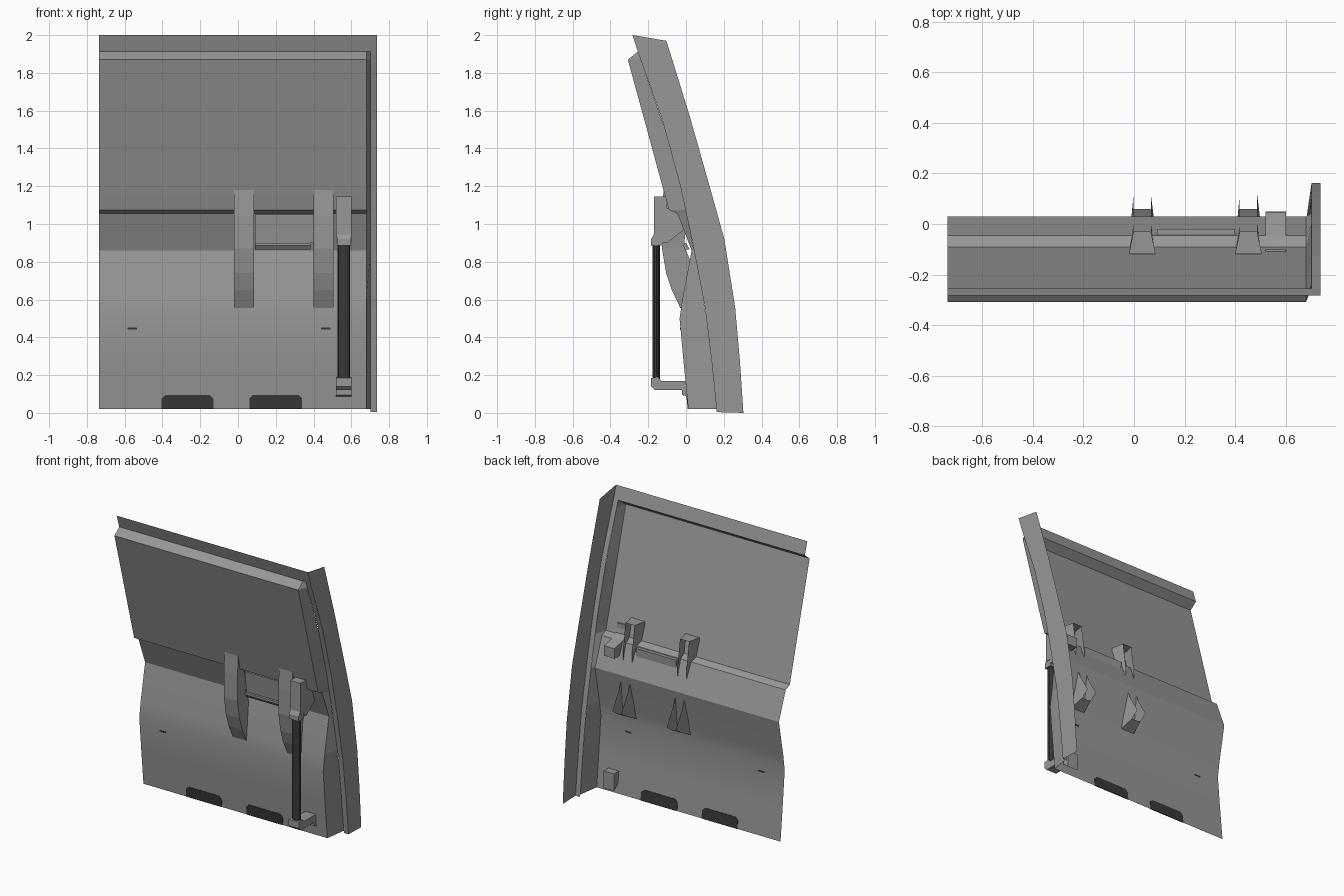
import bpy, bmesh, math
from mathutils import Vector

if "Cube" in bpy.data.objects:
    bpy.data.objects.remove(bpy.data.objects["Cube"])


def material(name, value):
    m = bpy.data.materials.new(name)
    m.diffuse_color = (value, value, value, 1)
    m.use_nodes = True
    m.node_tree.nodes["Principled BSDF"].inputs["Base Color"].default_value = m.diffuse_color
    return m


GREY = material("grey_metal", 0.31)
DARK = material("dark_rubber", 0.04)


def make(name, verts, faces, mat, smooth=False, solid=False):
    me = bpy.data.meshes.new(name)
    me.from_pydata(verts, [], faces)
    if solid:
        bm = bmesh.new()
        bm.from_mesh(me)
        bmesh.ops.recalc_face_normals(bm, faces=bm.faces)
        bm.to_mesh(me)
        bm.free()
    me.materials.append(mat)
    ob = bpy.data.objects.new(name, me)
    bpy.context.collection.objects.link(ob)
    if smooth:
        bpy.context.view_layer.objects.active = ob
        ob.select_set(True)
        bpy.ops.object.shade_smooth_by_angle(angle=math.radians(15))
        ob.select_set(False)
    return ob


def sheet(name, rows, mat=GREY, smooth=False):
    """Skin a list of equally long polylines."""
    n = len(rows[0])
    verts = [p for r in rows for p in r]
    faces = [(i * n + j, (i + 1) * n + j, (i + 1) * n + j + 1, i * n + j + 1)
             for i in range(len(rows) - 1) for j in range(n - 1)]
    return make(name, verts, faces, mat, smooth)


def prism(name, yz, x0, x1, mat=GREY):
    """Extrude a (y, z) outline along x."""
    n = len(yz)
    verts = [(x, y, z) for x in (x0, x1) for y, z in yz]
    faces = [tuple(range(n)), tuple(range(2 * n - 1, n - 1, -1))]
    faces += [(i, (i + 1) % n, n + (i + 1) % n, n + i) for i in range(n)]
    return make(name, verts, faces, mat, solid=True)


def at(curve, z):
    """Interpolate y on a (y, z) curve sorted by z."""
    for (y0, z0), (y1, z1) in zip(curve, curve[1:]):
        if z <= z1:
            return y0 + (y1 - y0) * (z - z0) / (z1 - z0)
    return curve[-1][0]


# Profiles in (y, z), bottom to top
front = [(0.012, 0.02), (-0.012, 0.26), (-0.034, 0.5), (-0.018, 0.61), (0.03, 0.86),
         (-0.045, 1.055), (-0.09, 1.075), (-0.125, 1.2), (-0.212, 1.52),
         (-0.308, 1.87), (-0.255, 1.912), (-0.283, 2.0)]
inner = [(0.163, 0.004), (0.135, 0.28), (0.10, 0.56), (0.035, 0.9), (-0.03, 1.2),
         (-0.125, 1.55), (-0.255, 1.912), (-0.283, 2.0)]
back = [(0.304, 0.0), (0.285, 0.28), (0.26, 0.56), (0.203, 0.92), (0.125, 1.2),
        (0.02, 1.57), (-0.085, 1.91), (-0.104, 1.97)]

# Main panel, with the top strip
sheet("main_panel", [[(x, y, z) for y, z in front] for x in (-0.737, 0.68)], smooth=True)

# Return wall from the panel edge back to the rim
sheet("panel_return", [[(0.68, y, z) for y, z in front],
                       [(0.702, at(inner, z), z) for y, z in front]])

# Side rim: front strip and rearward flange
sheet("rim_strip", [[(x, y, z) for y, z in inner] for x in (0.702, 0.737)])
sheet("rim_flange", [[(0.737, y, z) for y, z in c] for c in (inner, back)])
sheet("rim_top", [[(x, y, z) for y, z in front[-2:]] for x in (0.68, 0.737)])

# Hinge brackets: curved front web with two tapered cheeks behind it
web = [(-0.03, 0.555), (-0.075, 0.65), (-0.105, 0.74), (-0.127, 0.87),
       (-0.127, 1.04), (-0.118, 1.2)]
rear = [(0.06, 0.60), (0.115, 0.64), (0.045, 0.76), (-0.01, 0.88),
        (0.0, 1.0), (-0.03, 1.2)]
for k, x in enumerate((-0.02, 0.4)):
    def row(curve, px):
        return [(px, y, z) for y, z in curve]
    sheet(f"hinge_bracket_{k}", [row(rear, x + 0.018), row(web, x),
                                 row(web, x + 0.105), row(rear, x + 0.087)])
    # end caps
    for nm, i in (("bottom", 0), ("top", -1)):
        (a, za), (b, zb) = web[i], rear[i]
        make(f"hinge_{nm}_cap_{k}", [(x, a, za), (x + 0.105, a, za),
                                     (x + 0.087, b, zb), (x + 0.018, b, zb)],
             [(0, 1, 2, 3) if i else (3, 2, 1, 0)], GREY)

# Handle plate between the brackets
prism("handle_plate", [(-0.055, 1.05), (-0.035, 0.9), (-0.025, 0.9), (-0.02, 1.05)], 0.09, 0.4)
prism("handle_bar", [(-0.05, 0.9), (-0.05, 0.885), (-0.035, 0.865), (0.02, 0.865),
                     (0.0, 0.9)], 0.09, 0.385)

# Gas strut: rod with upper and lower mounts
bpy.ops.mesh.primitive_cylinder_add(vertices=12, radius=1, depth=0.72, location=(0.561, -0.157, 0.54))
rod = bpy.context.object
rod.name = "strut_rod"
rod.scale = (0.033, 0.02, 1)
rod.data.materials.append(DARK)
prism("strut_upper_block", [(-0.17, 0.93), (-0.17, 1.145), (-0.1, 1.145), (-0.1, 0.93)], 0.52, 0.6)
prism("strut_upper_arm", [(-0.13, 0.9), (-0.13, 1.09), (-0.09, 1.08), (-0.05, 1.06),
                          (0.045, 1.04), (0.045, 0.97), (-0.01, 0.97), (-0.1, 0.9)], 0.52, 0.6)
prism("strut_upper_collar", [(-0.185, 0.885), (-0.185, 0.92), (-0.17, 0.945), (-0.1, 0.945),
                             (-0.13, 0.885)], 0.523, 0.597)
prism("strut_lower_mount", [(-0.185, 0.185), (-0.15, 0.19), (-0.13, 0.17), (0.05, 0.17),
                            (0.05, 0.05), (0.01, 0.085), (-0.02, 0.095), (-0.02, 0.12),
                            (-0.165, 0.12), (-0.185, 0.14)], 0.52, 0.6)


# Dark plates lying in the lower panel, visible from both sides
def plate(name, x0, x1, z0, z1, c, t):
    xz = [(x0, z0), (x1, z0), (x1, z1 - c), (x1 - c, z1), (x0 + c, z1), (x0, z1 - c)]
    n = len(xz)
    verts = [(x, at(front, z) + s, z) for s in (-t, t) for x, z in xz]
    faces = [tuple(range(n)), tuple(range(2 * n - 1, n - 1, -1))]
    faces += [(i, (i + 1) % n, n + (i + 1) % n, n + i) for i in range(n)]
    make(name, verts, faces, DARK, solid=True)


for k, (a, b) in enumerate(((-0.405, -0.13), (0.06, 0.34))):
    plate(f"lower_slot_{k}", a, b, 0.02, 0.096, 0.02, 0.003)
for k, x in enumerate((-0.56, 0.465)):
    plate(f"small_mark_{k}", x - 0.025, x + 0.025, 0.441, 0.451, 0.003, 0.002)
